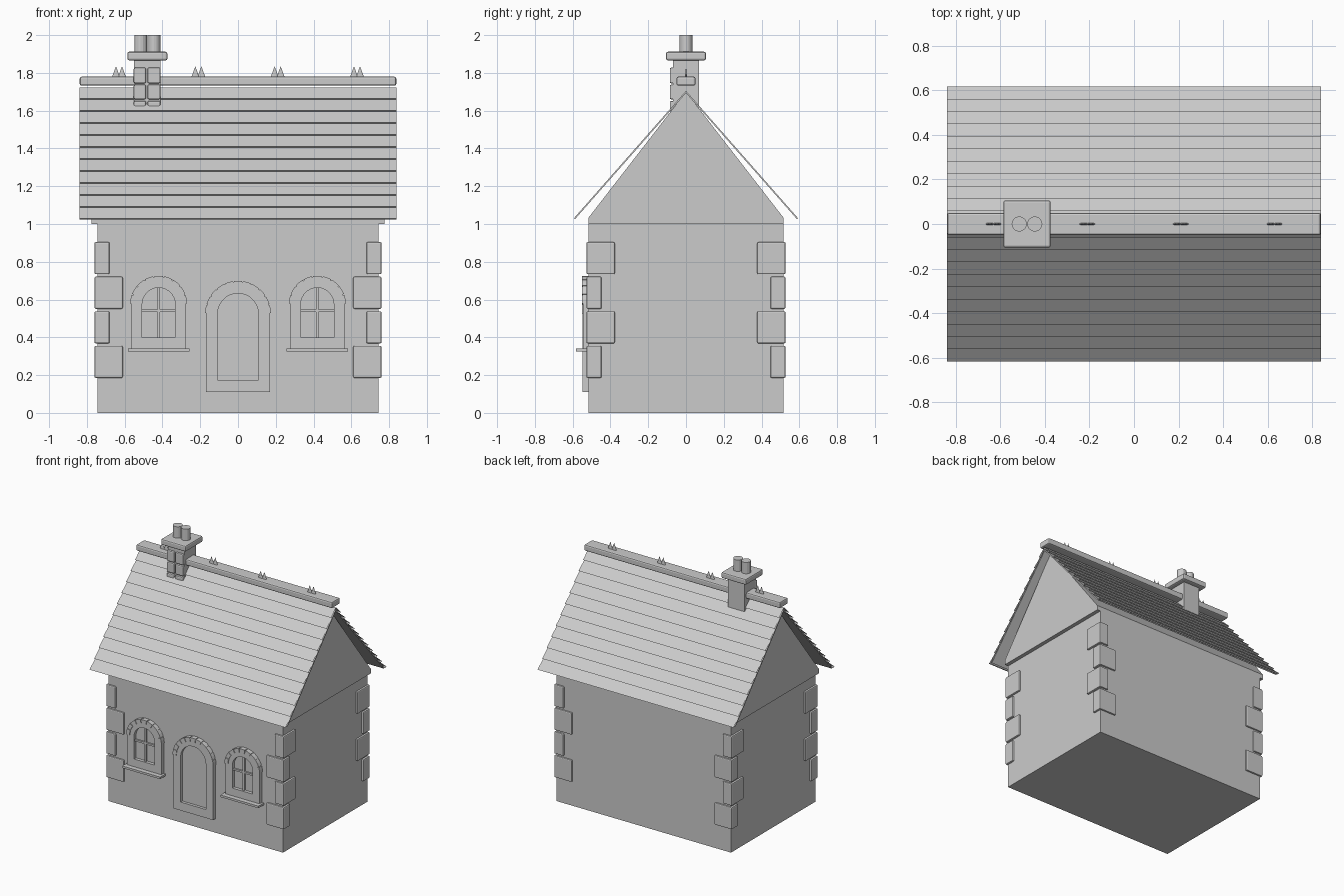
import bpy, bmesh
from math import pi, cos, sin
from mathutils import Matrix

if "Cube" in bpy.data.objects:
    bpy.data.objects.remove(bpy.data.objects["Cube"])


def finish(name, bm):
    bmesh.ops.recalc_face_normals(bm, faces=bm.faces)
    me = bpy.data.meshes.new(name)
    bm.to_mesh(me)
    bm.free()
    ob = bpy.data.objects.new(name, me)
    bpy.context.collection.objects.link(ob)
    return ob


def box(name, x, y, z, bevel=0.0):
    """Box from (min, max) pairs, with optional rounded edges."""
    bm = bmesh.new()
    bmesh.ops.create_cube(bm, size=1)
    for v in bm.verts:
        v.co = [(r[0] + r[1]) / 2 + c * (r[1] - r[0]) for r, c in zip((x, y, z), v.co)]
    if bevel:
        bmesh.ops.bevel(bm, geom=bm.edges[:], offset=bevel, segments=2,
                        profile=0.5, affect='EDGES')
    return finish(name, bm)


def prism_x(name, profile, hx, closed=True):
    """Extrude a (y, z) profile from -hx to hx; open profiles make a sheet."""
    bm = bmesh.new()
    a, b = [[bm.verts.new((x, y, z)) for y, z in profile] for x in (-hx, hx)]
    n = len(profile)
    for i in range(n if closed else n - 1):
        j = (i + 1) % n
        bm.faces.new((a[i], a[j], b[j], b[i]))
    if closed:
        bm.faces.new(a)
        bm.faces.new(b[::-1])
    return finish(name, bm)


def arch(cx, hw, z0, spring, n=14):
    """Outline of a round-headed opening."""
    pts = [(cx - hw, z0), (cx + hw, z0)]
    return pts + [(cx + hw * cos(pi * i / n), spring + hw * sin(pi * i / n))
                  for i in range(n + 1)]


def ring_y(name, outer, inner, y0, y1):
    """Frame between two matching (x, z) outlines, y0 to y1."""
    bm = bmesh.new()
    loops = [[bm.verts.new((x, y, z)) for x, z in pts]
             for pts, y in ((outer, y0), (outer, y1), (inner, y1), (inner, y0))]
    n = len(outer)
    for k in range(4):
        p, q = loops[k], loops[(k + 1) % 4]
        for i in range(n):
            j = (i + 1) % n
            bm.faces.new((p[i], p[j], q[j], q[i]))
    return finish(name, bm)


def slab_y(name, pts, y0, y1):
    """Solid (x, z) outline from y0 to y1."""
    bm = bmesh.new()
    a, b = [[bm.verts.new((x, y, z)) for x, z in pts] for y in (y0, y1)]
    n = len(pts)
    bm.faces.new(a)
    bm.faces.new(b[::-1])
    for i in range(n):
        j = (i + 1) % n
        bm.faces.new((a[i], a[j], b[j], b[i]))
    return finish(name, bm)


def cone(name, loc, r1, r2, h, sides, flat=1.0):
    bm = bmesh.new()
    bmesh.ops.create_cone(bm, cap_ends=True, segments=sides, radius1=r1, radius2=r2, depth=h,
                          matrix=Matrix.Translation((loc[0], loc[1], loc[2] + h / 2))
                          @ Matrix.Diagonal((1, flat, 1, 1)))
    return finish(name, bm)


# walls and gable block
box("walls", (-0.745, 0.745), (-0.515, 0.515), (0, 1.0))
prism_x("gable", [(-0.515, 1.0), (0.515, 1.0), (0.515, 1.035), (0, 1.70), (-0.515, 1.035)], 0.775)

# roof: thin boards with stepped shingle courses on top
def board_z(y):
    return 1.705 - 1.136 * y

for s, side in ((-1, "front"), (1, "back")):
    prism_x("roof_board_" + side,
            [(0, 1.705), (s * 0.594, 1.030), (s * 0.588, 1.025), (0, 1.693)], 0.835)
    steps = []
    for k in range(11):
        y, z = 0.617 - 0.0557 * k, 1.03 + 0.0635 * k
        steps += [(s * (y - 0.014), z - 0.006), (s * y, z)]
        ny = y - 0.0557 - 0.014
        steps.append((s * max(ny, 0), z + 0.0575))
    prism_x("shingles_" + side, steps, 0.838, closed=False)

# ridge cap and paired spikes
box("ridge_cap", (-0.838, 0.838), (-0.05, 0.05), (1.732, 1.78), 0.01)
for x in (-0.63, -0.21, 0.21, 0.63):
    for dx in (-0.016, 0.016):
        cone("ridge_spike", (x + dx, 0, 1.775), 0.022, 0.0, 0.06, 8, 0.25)

# chimney
box("chimney_stack", (-0.55, -0.41), (-0.07, 0.07), (1.58, 1.875))
box("chimney_cap", (-0.586, -0.374), (-0.106, 0.106), (1.866, 1.912), 0.01)
for x in (-0.515, -0.445):
    cone("chimney_pot", (x, 0, 1.905), 0.034, 0.034, 0.095, 16)
for z0, z1 in ((1.745, 1.828), (1.66, 1.738), (1.595, 1.652)):
    for x0, x1 in ((-0.552, -0.487), (-0.479, -0.41)):
        box("chimney_brick", (x0, x1), (-0.086, -0.06), (z0, z1), 0.008)

# corner stones, long and short faces alternating
for sx in (-1, 1):
    for sy in (-1, 1):
        for i in range(4):
            wx, wy = (0.15, 0.08) if i % 2 == 0 else (0.08, 0.15)
            z = 0.185 + 0.183 * i
            xs = sorted((sx * 0.76, sx * (0.76 - wx)))
            ys = sorted((sy * 0.527, sy * (0.527 - wy)))
            box("corner_stone", xs, ys, (z, z + 0.17), 0.007)


def voussoirs(name, cx, spring, r0, r1, count):
    """Arch stones with thin gaps around a round head."""
    step = pi / count
    for i in range(count):
        a0, a1 = step * (i + 0.06), step * (i + 0.94)
        angs = [a0 + (a1 - a0) * t / 2 for t in range(3)]
        pts = [(cx + r1 * cos(a), spring + r1 * sin(a)) for a in angs]
        pts += [(cx + r0 * cos(a), spring + r0 * sin(a)) for a in reversed(angs)]
        slab_y(name, pts, -0.51, -0.551)


# windows
for cx in (-0.42, 0.42):
    ring_y("window_surround", arch(cx, 0.146, 0.335, 0.575), arch(cx, 0.0875, 0.40, 0.575),
           -0.51, -0.545)
    voussoirs("window_arch_stone", cx, 0.575, 0.122, 0.151, 9)
    slab_y("window_glass", arch(cx, 0.09, 0.398, 0.575), -0.51, -0.52)
    box("window_mullion", (cx - 0.007, cx + 0.007), (-0.533, -0.515), (0.398, 0.662))
    box("window_crossbar", (cx - 0.089, cx + 0.089), (-0.533, -0.515), (0.533, 0.547))
    box("window_sill", (cx - 0.162, cx + 0.162), (-0.582, -0.51), (0.325, 0.341))

# door
ring_y("door_surround", arch(0, 0.17, 0.11, 0.525), arch(0, 0.108, 0.175, 0.525), -0.51, -0.547)
voussoirs("door_arch_stone", 0, 0.525, 0.143, 0.174, 11)
slab_y("door_panel", arch(0, 0.11, 0.173, 0.525), -0.51, -0.525)
